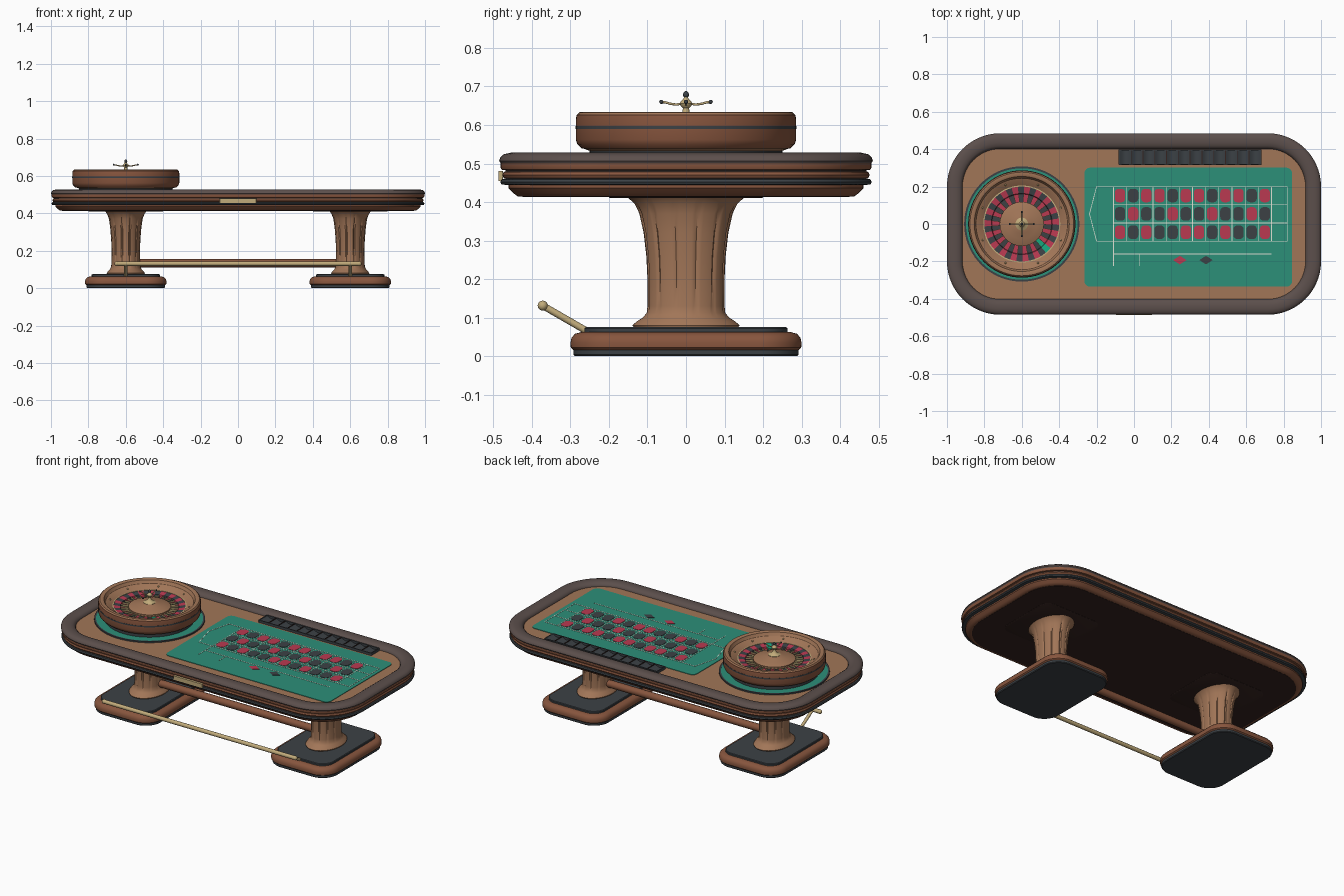
import bpy, bmesh, math
from math import pi, sin, cos
from mathutils import Vector

if "Cube" in bpy.data.objects:
    bpy.data.objects.remove(bpy.data.objects["Cube"])


def mat(name, r, g, b):
    m = bpy.data.materials.new(name)
    m.diffuse_color = [(c / 255) ** 2.2 for c in (r, g, b)] + [1]
    m.use_nodes = True
    m.node_tree.nodes["Principled BSDF"].inputs["Base Color"].default_value = m.diffuse_color
    return m


WOOD = mat("walnut", 134, 86, 64)
LIGHT = mat("light_walnut", 160, 117, 88)
DARK = mat("dark_wood", 56, 40, 37)
LEATHER = mat("leather", 92, 80, 77)
BLACK = mat("black", 62, 67, 71)
FELT = mat("felt", 48, 142, 120)
BRASS = mat("brass", 192, 170, 122)
RED = mat("red", 184, 60, 82)
CREAM = mat("cream", 222, 226, 212)
GREEN = mat("pocket_green", 30, 165, 125)


def build(name, verts, faces, mats, idx=None, loc=(0, 0, 0)):
    me = bpy.data.meshes.new(name)
    me.from_pydata(verts, [], faces)
    for m in mats:
        me.materials.append(m)
    if idx:
        me.polygons.foreach_set("material_index", idx)
    bm = bmesh.new()
    bm.from_mesh(me)
    bmesh.ops.recalc_face_normals(bm, faces=bm.faces)
    bm.to_mesh(me)
    bm.free()
    ob = bpy.data.objects.new(name, me)
    ob.location = loc
    bpy.context.collection.objects.link(ob)
    bpy.ops.object.select_all(action='DESELECT')
    ob.select_set(True)
    bpy.context.view_layer.objects.active = ob
    bpy.ops.object.shade_smooth_by_angle(angle=math.radians(35))
    return ob


def skin(name, loops, m, closed=False, loc=(0, 0, 0)):
    """Bridge loops of equal length; cap the ends, or close into a ring."""
    n, k = len(loops[0]), len(loops)
    verts = [p for l in loops for p in l]
    faces = [(i * n + j, i * n + (j + 1) % n, (i + 1) % k * n + (j + 1) % n, (i + 1) % k * n + j)
             for i in range(k if closed else k - 1) for j in range(n)]
    if not closed:
        faces += [tuple(range(n)), tuple(range((k - 1) * n, k * n))]
    return build(name, verts, faces, [m], loc=loc)


def rrect(hx, hy, r, seg=14, cx=0, cy=0):
    return [(cx + sx * (hx - r) + r * cos(a), cy + sy * (hy - r) + r * sin(a))
            for q, (sx, sy) in enumerate([(1, 1), (-1, 1), (-1, -1), (1, -1)])
            for a in [(q + i / seg) * pi / 2 for i in range(seg + 1)]]


def slab(name, size, prof, m, closed=False, loc=(0, 0, 0)):
    """Rounded rectangle moulding; profile points are (inset, z)."""
    hx, hy, r = size
    return skin(name, [[(x, y, z) for x, y in rrect(hx - o, hy - o, max(r - o, .004))]
                       for o, z in prof], m, closed, loc)


def lathe(name, prof, m, loc, closed=False, n=72):
    return skin(name, [[(r * cos(2 * pi * j / n), r * sin(2 * pi * j / n), z) for j in range(n)]
                       for r, z in prof], m, closed, loc)


def prisms(name, polys, z0, z1, m):
    verts, faces = [], []
    for p in polys:
        b, n = len(verts), len(p)
        verts += [(x, y, z0) for x, y in p] + [(x, y, z1) for x, y in p]
        faces += [tuple(range(b, b + n)), tuple(range(b + n, b + 2 * n))]
        faces += [(b + j, b + (j + 1) % n, b + n + (j + 1) % n, b + n + j) for j in range(n)]
    return build(name, verts, faces, [m])


def tube(name, pts, rad, m):
    cu = bpy.data.curves.new(name, 'CURVE')
    cu.dimensions = '3D'
    cu.bevel_depth, cu.bevel_resolution, cu.use_fill_caps = rad, 4, True
    sp = cu.splines.new('POLY')
    sp.points.add(len(pts) - 1)
    for p, q in zip(sp.points, pts):
        p.co = (*q, 1)
    cu.materials.append(m)
    ob = bpy.data.objects.new(name, cu)
    bpy.context.collection.objects.link(ob)


def ball(name, loc, r, m):
    lathe(name, [(r * max(sin(pi * i / 10), .02), -r * cos(pi * i / 10)) for i in range(11)], m, loc, n=20)


# Table top mouldings
TOP = (1, .485, .285)
slab("underside_panel", TOP, [(.06, .413), (.06, .43)], DARK)
slab("lower_apron", TOP, [(.058, .414), (.048, .415), (.038, .422), (.024, .436), (.024, .446)], WOOD)
slab("black_band", TOP, [(.02, .444), (.006, .446), (.003, .452), (.006, .459), (.02, .461)], BLACK)
slab("middle_moulding", TOP, [(.02, .46), (.012, .462), (.008, .47), (.012, .478), (.02, .48)], WOOD)
slab("shadow_line", TOP, [(.017, .478), (.017, .484)], BLACK)
slab("upper_moulding", TOP, [(.02, .482), (.006, .484), (.003, .492), (.003, .5), (.06, .502)], WOOD)
slab("padded_rail", TOP, [(.004, .5), (0, .507), (.003, .516), (.012, .524), (.03, .528), (.05, .528),
                          (.068, .524), (.079, .516), (.083, .506), (.083, .498)], LEATHER, True)
slab("table_field", TOP, [(.08, .49), (.08, .505)], LIGHT)
slab("name_plate", (.098, .006, .004), [(0, .455), (0, .48)], BRASS, loc=(0, -.481, 0))

# Pedestals
COL = [(.135, .1, .074), (.139, .102, .08), (.128, .096, .09), (.112, .086, .1), (.102, .079, .112),
       (.1, .077, .13), (.1, .076, .2), (.103, .078, .26), (.11, .083, .32), (.121, .09, .37),
       (.133, .099, .395), (.148, .109, .409), (.155, .114, .414)]
for side, cx in (("left", -.6), ("right", .6)):
    B = (.218, .3, .11)
    slab(side + "_foot", B, [(.012, 0), (.008, .004), (.008, .016), (.016, .018)], BLACK, loc=(cx, 0, 0))
    slab(side + "_base", B, [(.008, .016), (.001, .022), (0, .035), (.003, .048), (.012, .058), (.03, .063)],
         WOOD, loc=(cx, 0, 0))
    slab(side + "_base_pad", B, [(.036, .06), (.036, .072), (.04, .075)], BLACK, loc=(cx, 0, 0))
    slab(side + "_mount_plate", (.2, .2, .06), [(.004, .41), (0, .412), (0, .416)], DARK, loc=(cx, 0, 0))
    # column with twelve narrow flutes
    loops = []
    for ry, rx, z in COL:
        loops.append([])
        for j in range(96):
            k = .955 if j % 8 == 4 and .112 < z < .38 else 1
            a = 2 * pi * j / 96
            loops[-1].append((rx * k * cos(a), ry * k * sin(a), z))
    skin(side + "_column", loops, LIGHT, loc=(cx, 0, 0))
    tube(side + "_rail_bracket", [(cx, -.24, .055), (cx, -.37, .13)], .009, BRASS)
    ball(side + "_rail_end", (cx * 1.08, -.372, .131), .013, BRASS)

# Stretcher and foot rail
tube("stretcher", [(-.54, 0, .133), (.54, 0, .133)], .022, WOOD)
tube("foot_rail", [(-.648, -.372, .131), (.648, -.372, .131)], .012, BRASS)

# Felt layout
prisms("felt", [rrect(.555, .318, .03, 6, .29, -.017)], .503, .508, FELT)


def stroke(x0, y0, x1, y1, w=.0018):
    d = Vector((x1 - x0, y1 - y0)).normalized() * w
    nx, ny = -d.y, d.x
    return [(x0 + nx, y0 + ny), (x0 - nx, y0 - ny), (x1 - nx, y1 - ny), (x1 + nx, y1 + ny)]


X0, X1, STEP = -.11, .735, .0704
lines = [stroke(X0, y, .82, y) for y in (.2, .103, .005, -.092)]
lines += [stroke(X0 + STEP * i, -.092, X0 + STEP * i, .2, .0018 if i % 3 == 0 else .001) for i in range(13)]
lines += [stroke(.82, -.092, .82, .2), stroke(X0, -.16, X1, -.16), stroke(X0, -.225, X0, -.092),
          stroke(.03, -.225, .03, -.16)]
zero = [(X0, .2), (-.2, .2), (-.238, .054), (-.2, -.092), (X0, -.092)]
lines += [stroke(*a, *b) for a, b in zip(zero, zero[1:])]
prisms("layout_lines", lines, .507, .5092, CREAM)
reds = {1, 3, 5, 7, 9, 12, 14, 16, 18, 19, 21, 23, 25, 27, 30, 32, 34, 36}
cells = {True: [], False: []}
for c in range(12):
    for r in range(3):
        cells[3 * c + r + 1 in reds].append(
            rrect(.0275, .036, .02, 5, X0 + STEP * (c + .5), -.044 + .098 * r))
for red, x in ((True, .245), (False, .385)):
    cells[red].append([(x - .036, -.193), (x, -.216), (x + .036, -.193), (x, -.17)])
prisms("red_spots", cells[True], .507, .5096, RED)
prisms("black_spots", cells[False], .507, .5096, BLACK)

# Chip tray with twelve scooped slots
verts, faces = [], []
for i in range(12 * 8 + 1):
    x = -.078 + .756 * i / 96
    z = .519 - .013 * sin(pi * (i % 8) / 8)
    verts += [(x, .322, z), (x, .393, z)]
    if i:
        faces.append((2 * i - 2, 2 * i, 2 * i + 1, 2 * i - 1))
build("chip_slots", verts, faces, [BLACK])
slab("chip_tray_frame", (.383, .042, .006), [(0, .504), (0, .52), (.006, .52), (.006, .504)], BLACK, True,
     loc=(.3, .3575, 0))
prisms("chip_dividers", [rrect(.0022, .036, .001, 2, -.078 + .063 * i, .3575) for i in range(1, 12)],
       .504, .521, DARK)

# Wheel
W = (-.6, 0, 0)
lathe("wheel_felt_ring", [(.3, .503), (.3, .512), (.2, .512), (.2, .503)], FELT, W, True)
lathe("wheel_felt_trim", [(.308, .503), (.308, .513), (.298, .513), (.298, .503)], BLACK, W, True)
lathe("wheel_plinth", [(.25, .505), (.25, .537)], BLACK, W)
lathe("wheel_bowl", [(.0, .533), (.25, .533), (.27, .54), (.281, .55), (.285, .562), (.285, .615), (.283, .626),
                     (.277, .633), (.262, .634), (.254, .63), (.249, .62), (.244, .612), (.232, .607),
                     (.205, .59), (.203, .57), (0, .57)][1:-1], LIGHT, W, True)
lathe("bowl_outer_veneer", [(.27, .539), (.282, .55), (.286, .562), (.286, .614), (.284, .626), (.277, .631)],
      WOOD, W, True)
lathe("bowl_band", [(.28, .59), (.2868, .59), (.2868, .598), (.28, .598)], BLACK, W, True)
for i in range(8):
    a = pi * (i + .5) / 4
    ball("deflector_%d" % i, (-.6 + .226 * cos(a), .226 * sin(a), .604), .005, BRASS)

# Rotor: coloured number ring and pockets
verts, faces, idx = [], [], []
N, S = 37, 3
ring = [(.203, .59), (.163, .584), (.16, .575), (.118, .575), (.116, .588)]
for p in range(N):
    for s in range(S):
        b = len(verts)
        for e in (0, 1):
            a = -pi / 4 + 2 * pi * (p + (s + e) / S - .5) / N
            verts += [(r * cos(a), r * sin(a), z) for r, z in ring]
        faces += [(b + j, b + j + 1, b + j + 6, b + j + 5) for j in range(4)]
        idx += [2 if p == 0 else p % 2] * 4
build("number_ring", verts, faces, [BLACK, RED, GREEN], idx, W)
frets = []
for p in range(N):
    a = -pi / 4 + 2 * pi * (p + .5) / N
    frets.append([(x - .6, y) for x, y in stroke(.118 * cos(a), .118 * sin(a), .161 * cos(a), .161 * sin(a), .0014)])
prisms("pocket_frets", frets, .572, .584, BRASS)
lathe("number_ring_trim", [(.206, .586), (.206, .592), (.2, .592), (.2, .586)], BRASS, W, True)
lathe("rotor_cone", [(.118, .57), (.118, .588), (.112, .591), (.08, .599), (.05, .607), (.025, .614)], LIGHT, W)

# Turret with four handles
lathe("turret", [(.034, .605), (.034, .613), (.024, .618), (.014, .624), (.009, .634), (.008, .644), (.014, .65),
                 (.016, .656), (.013, .662), (.007, .667), (.005, .673)], BRASS, W, n=32)
lathe("turret_finial", [(.003, .67), (.007, .674), (.008, .679), (.006, .684), (.002, .688)], BLACK, W, n=24)
for i in range(4):
    c, s = cos(i * pi / 2), sin(i * pi / 2)
    tube("turret_arm_%d" % i, [(-.6 + r * c, r * s, z) for r, z in
                               ((.008, .656), (.025, .653), (.04, .655), (.055, .659), (.066, .66))], .003, BRASS)
    ball("arm_knob_%d" % i, (-.6 + .064 * c, .064 * s, .66), .0055, BLACK)
